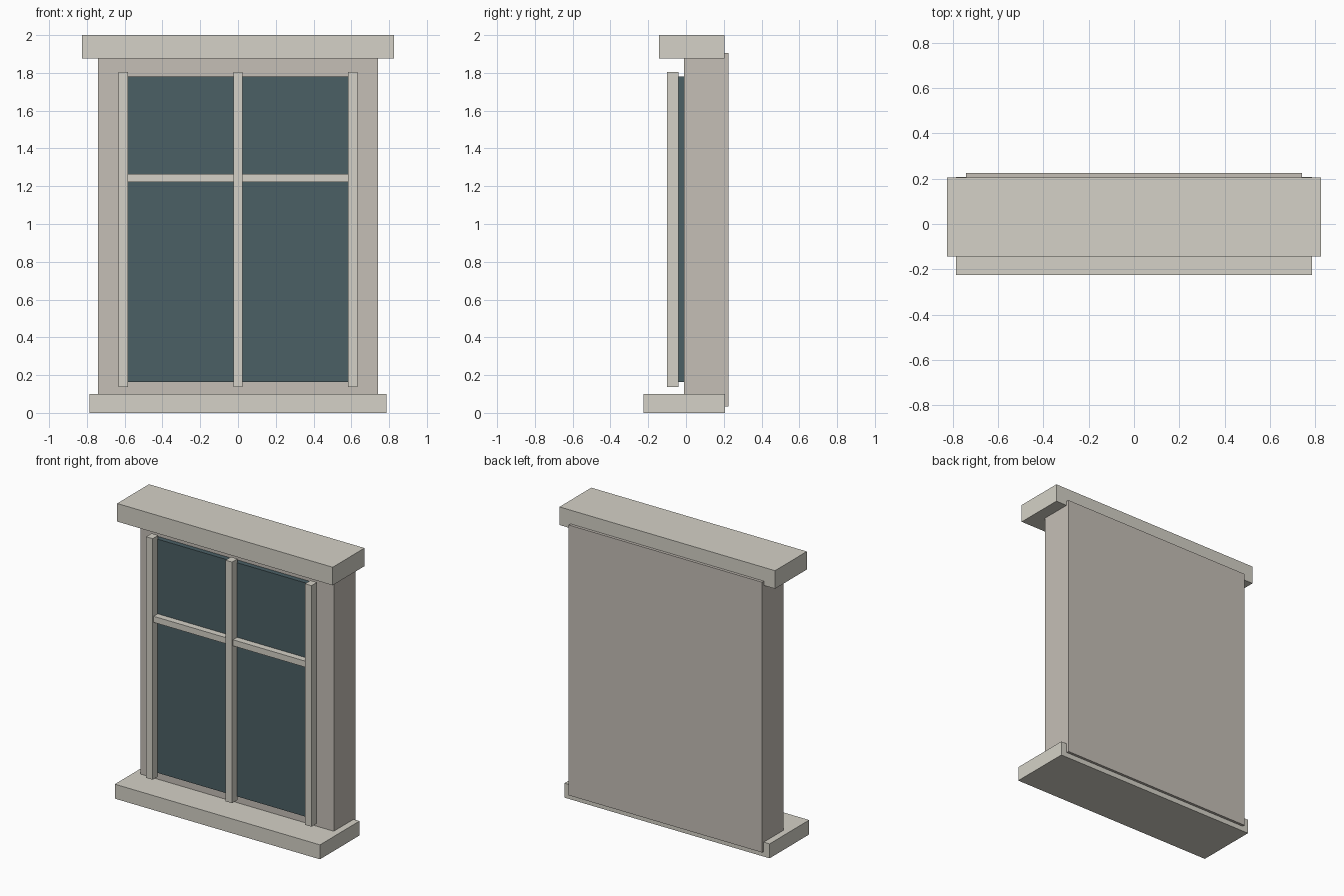
import bpy

if "Cube" in bpy.data.objects:
    bpy.data.objects.remove(bpy.data.objects["Cube"])


def material(name, rgb):
    mat = bpy.data.materials.new(name)
    mat.diffuse_color = (*rgb, 1)
    mat.use_nodes = True
    mat.node_tree.nodes["Principled BSDF"].inputs["Base Color"].default_value = mat.diffuse_color
    return mat


STONE = material("pale_stone", (0.66, 0.64, 0.57))
WALL = material("warm_plaster", (0.56, 0.52, 0.47))
GLASS = material("dark_glass", (0.07, 0.115, 0.13))


def box(name, x, y, z, mat):
    """Box from (min, max) pairs on each axis."""
    spans = (x, y, z)
    bpy.ops.mesh.primitive_cube_add(size=1, location=[(a + b) / 2 for a, b in spans])
    ob = bpy.context.object
    ob.name = name
    ob.scale = [b - a for a, b in spans]
    bpy.ops.object.transform_apply(location=False, rotation=False, scale=True)
    ob.data.materials.append(mat)
    return ob


# Surround and backing
box("surround", (-0.74, 0.74), (-0.01, 0.225), (0.035, 1.905), WALL)

# Projecting sill and lintel
box("sill", (-0.785, 0.785), (-0.225, 0.207), (0, 0.10), STONE)
box("lintel", (-0.825, 0.825), (-0.143, 0.205), (1.875, 2.0), STONE)

# Glass pane, its edges tucked behind the side posts
box("glass", (-0.61, 0.61), (-0.045, 0.0), (0.163, 1.78), GLASS)

# Vertical glazing bars
for name, cx in (("left_post", -0.608), ("centre_post", 0), ("right_post", 0.608)):
    box(name, (cx - 0.025, cx + 0.025), (-0.10, -0.04), (0.137, 1.805), STONE)

# Horizontal glazing bar
box("transom_bar", (-0.60, 0.60), (-0.09, -0.04), (1.222, 1.264), STONE)
